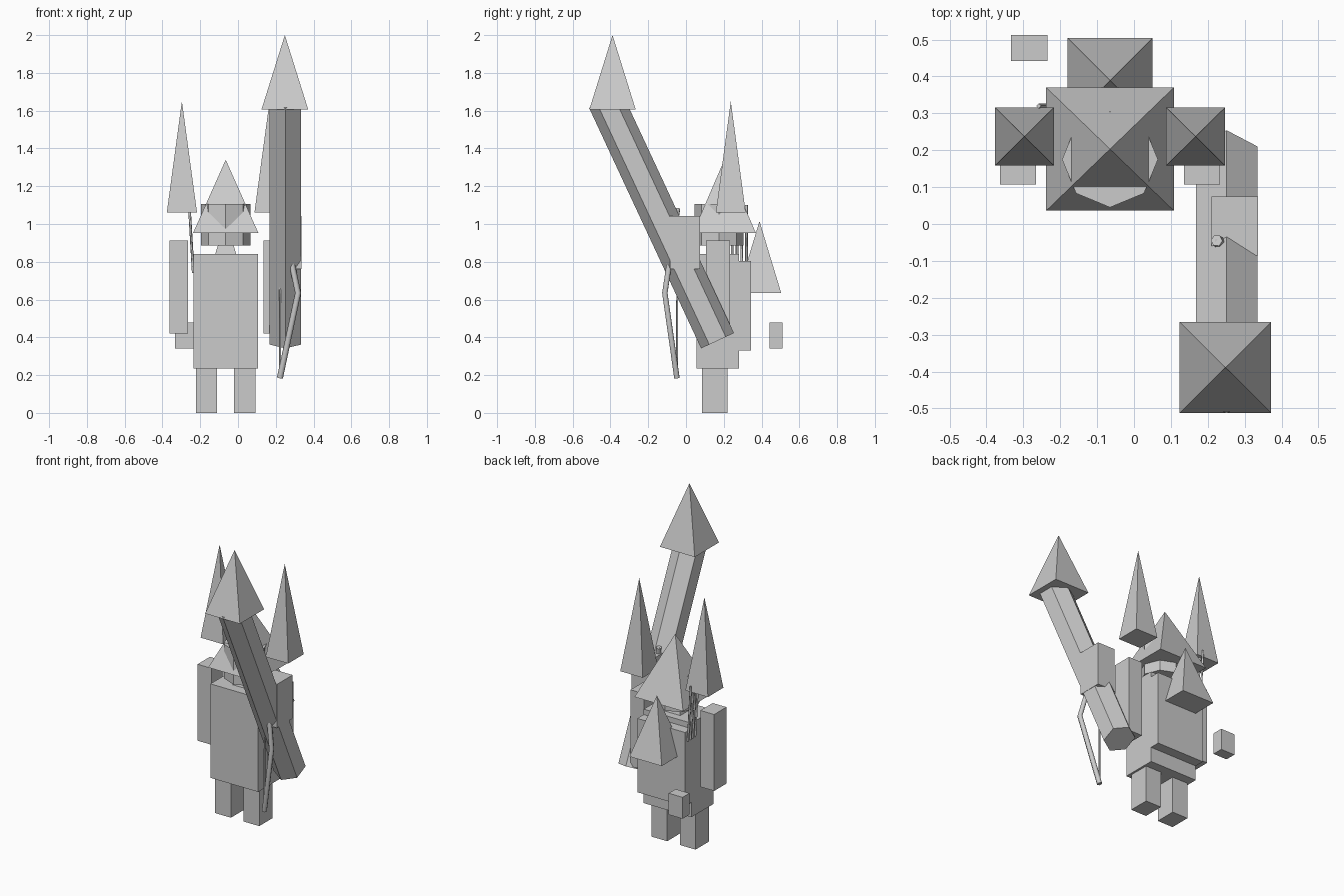
import bpy, bmesh, math
from mathutils import Vector

if "Cube" in bpy.data.objects:
    bpy.data.objects.remove(bpy.data.objects["Cube"])

stone = bpy.data.materials.new("plain grey")
stone.diffuse_color = (0.6, 0.6, 0.6, 1)
stone.use_nodes = True
stone.node_tree.nodes["Principled BSDF"].inputs["Base Color"].default_value = stone.diffuse_color


def finish(name, bm):
    bmesh.ops.recalc_face_normals(bm, faces=bm.faces)
    me = bpy.data.meshes.new(name)
    bm.to_mesh(me)
    bm.free()
    me.materials.append(stone)
    ob = bpy.data.objects.new(name, me)
    bpy.context.collection.objects.link(ob)
    return ob


def box(name, x, y, z):
    bm = bmesh.new()
    bmesh.ops.create_cube(bm, size=1)
    for v in bm.verts:
        v.co = [(lo + hi) / 2 + c * (hi - lo) for c, (lo, hi) in zip(v.co, (x, y, z))]
    return finish(name, bm)


def prism(name, a, b, r, n, phase=0):
    """n-sided prism from point a to point b."""
    a, b = Vector(a), Vector(b)
    d = (b - a).normalized()
    u = Vector((1, 0, 0))
    u = (u - d * u.dot(d)).normalized()
    w = d.cross(u)
    bm = bmesh.new()
    rings = []
    for p in (a, b):
        angles = [math.radians(phase) + math.tau * i / n for i in range(n)]
        rings.append([bm.verts.new(p + r * (u * math.cos(t) + w * math.sin(t))) for t in angles])
    lo, hi = rings
    bm.faces.new(lo)
    bm.faces.new(hi)
    for i in range(n):
        j = (i + 1) % n
        bm.faces.new((lo[i], lo[j], hi[j], hi[i]))
    return finish(name, bm)


def pyramid(name, cx, cy, hx, hy, z0, z1):
    bm = bmesh.new()
    base = [bm.verts.new((cx + sx * hx, cy + sy * hy, z0))
            for sx, sy in ((-1, -1), (1, -1), (1, 1), (-1, 1))]
    tip = bm.verts.new((cx, cy, z1))
    bm.faces.new(base)
    for i in range(4):
        bm.faces.new((base[i], base[(i + 1) % 4], tip))
    return finish(name, bm)


def rod(name, points, r, res):
    cu = bpy.data.curves.new(name, 'CURVE')
    cu.dimensions = '3D'
    cu.bevel_depth = r
    cu.bevel_resolution = res
    cu.use_fill_caps = True
    sp = cu.splines.new('POLY')
    sp.points.add(len(points) - 1)
    for p, co in zip(sp.points, points):
        p.co = (*co, 1)
    cu.materials.append(stone)
    ob = bpy.data.objects.new(name, cu)
    bpy.context.collection.objects.link(ob)
    return ob


CX = -0.065  # figure's own centre line

# torso, pack and limbs
box("torso", (CX - 0.17, CX + 0.17), (0.055, 0.28), (0.235, 0.84))
box("backpack", (CX - 0.17, CX + 0.17), (0.28, 0.345), (0.33, 0.805))
for side, s in (("left", -1), ("right", 1)):
    leg = sorted((CX + s * 0.045, CX + s * 0.157))
    arm = sorted((CX + s * 0.2, CX + s * 0.298))
    box(side + "_leg", leg, (0.085, 0.22), (0, 0.235))
    box(side + "_arm", arm, (0.107, 0.232), (0.42, 0.912))
    # shoulder spikes float above the arms
    pyramid(side + "_shoulder_spike", CX + s * 0.232, 0.237, 0.08, 0.079, 1.06, 1.65)

# neck, head and pointed hat
pyramid("neck", CX, 0.175, 0.056, 0.056, 0.84, 1.02)
prism("head", (CX, 0.175, 0.885), (CX, 0.175, 1.105), 0.13, 8)
pyramid("hat", CX, 0.203, 0.173, 0.167, 0.952, 1.34)

# back spike and loose cube
pyramid("back_spike", CX, 0.389, 0.115, 0.115, 0.635, 1.015)
box("loose_cube", (-0.334, -0.235), (0.442, 0.512), (0.34, 0.478))

# giant spear: hexagonal shaft, head and grip block
prism("spear_shaft", (0.251, 0.167, 0.382), (0.251, -0.426, 1.655), 0.096, 6, 30)
pyramid("spear_head", 0.248, -0.389, 0.124, 0.123, 1.605, 2.0)
box("spear_grip", (0.21, 0.336), (-0.085, 0.075), (0.762, 1.042))

# bow with string
tip_low, tip_high = (0.222, -0.048, 0.185), (0.224, -0.045, 1.082)
rod("bow", [tip_low, (0.318, -0.112, 0.635), tip_high], 0.016, 1)
rod("bow_string", [tip_low, tip_high], 0.006, 0)

# arrows beside the pack
for i in range(4):
    y = 0.245 + 0.025 * i
    rod(f"arrow_{i + 1}", [(-0.237, y, 0.74), (-0.258, y, 1.1)], 0.007, 0)
